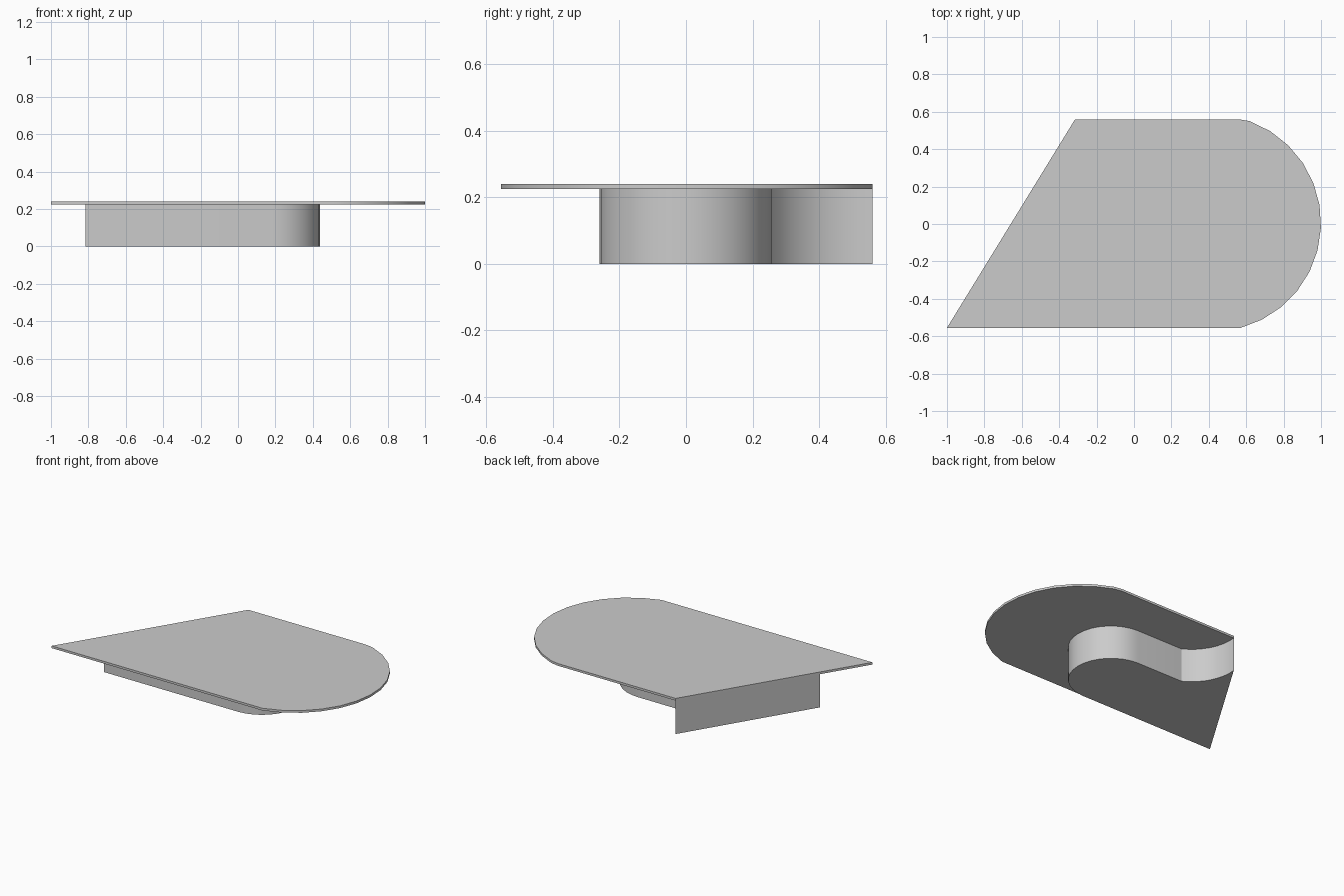
import bpy
import bmesh
from math import cos, sin, radians, atan2, hypot, pi

cube = bpy.data.objects.get("Cube")
if cube:
    bpy.data.objects.remove(cube, do_unlink=True)

grey = bpy.data.materials.new("plain grey")
grey.use_nodes = True
grey.diffuse_color = (0.6, 0.6, 0.6, 1)
grey.node_tree.nodes["Principled BSDF"].inputs["Base Color"].default_value = (0.6, 0.6, 0.6, 1)


def arc(cx, cy, r, start, end, steps):
    """Points along a circular arc, angles in degrees."""
    angles = [radians(start + (end - start) * i / steps) for i in range(steps + 1)]
    return [(cx + r * cos(a), cy + r * sin(a)) for a in angles]


def bowed_edge(p, q, sag, steps):
    """Inner points of an arc from p to q, bulging left of the direction of travel."""
    dx, dy = q[0] - p[0], q[1] - p[1]
    length = hypot(dx, dy)
    pts = []
    r = (length ** 2 / 4 + sag ** 2) / (2 * sag)
    half = atan2(length / 2, r - sag)
    for i in range(1, steps):
        a = half * (2 * i / steps - 1)
        along = length / 2 + r * sin(a)
        out = r * cos(a) - (r - sag)
        pts.append((p[0] + (dx * along - dy * out) / length,
                    p[1] + (dy * along + dx * out) / length))
    return pts


def slab(name, outline, bottom, top):
    """Extrude a counter-clockwise outline between two heights."""
    bm = bmesh.new()
    face = bm.faces.new([bm.verts.new((x, y, bottom)) for x, y in outline])
    raised = bmesh.ops.extrude_face_region(bm, geom=[face], use_keep_orig=True)
    verts = [v for v in raised["geom"] if isinstance(v, bmesh.types.BMVert)]
    bmesh.ops.translate(bm, verts=verts, vec=(0, 0, top - bottom))
    bmesh.ops.recalc_face_normals(bm, faces=bm.faces)
    mesh = bpy.data.meshes.new(name)
    bm.to_mesh(mesh)
    bm.free()
    mesh.materials.append(grey)
    obj = bpy.data.objects.new(name, mesh)
    bpy.context.collection.objects.link(obj)
    bpy.ops.object.select_all(action="DESELECT")
    obj.select_set(True)
    bpy.context.view_layer.objects.active = obj
    bpy.ops.object.shade_smooth_by_angle(angle=radians(25))
    return obj


back_corner = (-0.315, 0.56)

# Thin top plate: slanted end on one side, round end on the other
plate = [back_corner, (-1.0, -0.555), (0.5, -0.555)]
plate += arc(0.42, 0.005, 0.58, -75, 70, 12)
plate += [(0.56, 0.56)]
slab("top_plate", plate, 0.225, 0.24)

# Base block: shares the slanted end, has a round nose and a scooped back edge
scoop_start = (-0.156, 0.257)
base = [back_corner, (-0.815, -0.26)]
base += arc(0.18, -0.002, 0.258, -90, 90, 16)
base += [scoop_start]
base += bowed_edge(scoop_start, back_corner, 0.053, 8)
slab("base_block", base, 0.0, 0.225)
